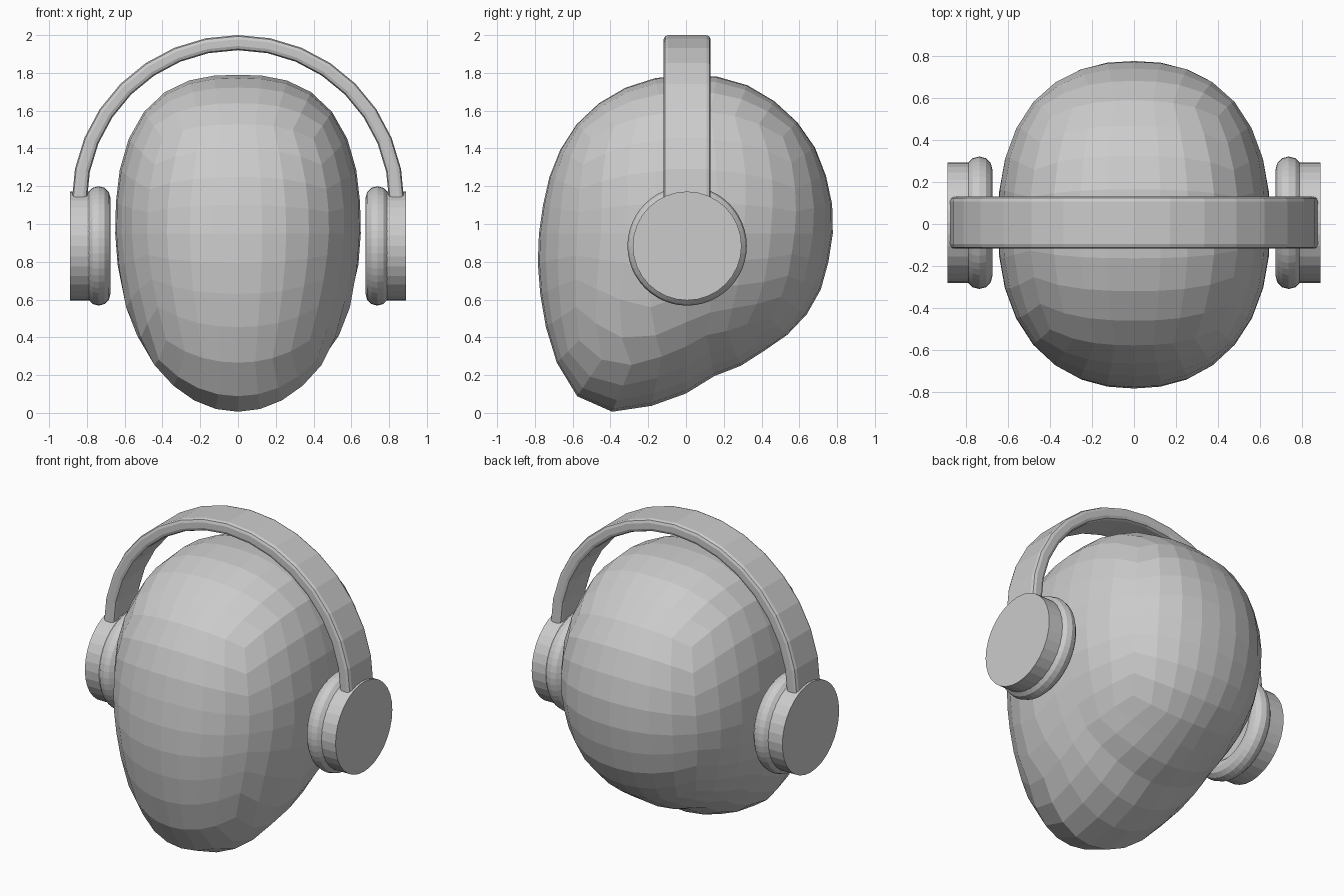
import bpy, bmesh
from math import pi, tan, sin, atan2, hypot
from mathutils import Matrix, Vector

cube = bpy.data.objects.get("Cube")
if cube:
    bpy.data.objects.remove(cube, do_unlink=True)

HEAD_Z = 0.95
HALF_WIDTH = 0.65
CUP_Z = 0.884
MID_Y = 0.006

# Side outline of the head as (y, z), from the crown over the face and back
OUTLINE = [(0, 1.79), (-.12, 1.78), (-.29, 1.735), (-.46, 1.64), (-.61, 1.49),
           (-.7, 1.31), (-.76, 1.07), (-.78, .86), (-.77, .62), (-.725, .4),
           (-.655, .2), (-.565, .075), (-.43, .01), (-.3, .003), (-.15, .05),
           (.15, .195), (.44, .35), (.58, .45), (.7, .62), (.76, .84),
           (.78, 1.02), (.75, 1.22), (.68, 1.41), (.57, 1.56), (.44, 1.67),
           (.29, 1.75), (.13, 1.785)]
POLAR = sorted((atan2(z - HEAD_Z, y), hypot(y, z - HEAD_Z)) for y, z in OUTLINE)
POLAR = [(POLAR[-1][0] - 2 * pi, POLAR[-1][1])] + POLAR + [(POLAR[0][0] + 2 * pi, POLAR[0][1])]


def outline_radius(angle):
    for (a, ra), (b, rb) in zip(POLAR, POLAR[1:]):
        if a <= angle <= b:
            return ra + (rb - ra) * (angle - a) / (b - a)


def make_object(name, bm):
    bmesh.ops.recalc_face_normals(bm, faces=bm.faces)
    mesh = bpy.data.meshes.new(name)
    bm.to_mesh(mesh)
    bm.free()
    obj = bpy.data.objects.new(name, mesh)
    bpy.context.collection.objects.link(obj)
    return obj


# Head: rounded cube grid fitted to the side outline
bm = bmesh.new()
bmesh.ops.create_cube(bm, size=2)
bmesh.ops.subdivide_edges(bm, edges=bm.edges[:], cuts=7, use_grid_fill=True)
for v in bm.verts:
    d = Vector([tan(c * pi / 4) for c in v.co]).normalized()
    angle = atan2(d.z, d.y)
    rho = hypot(d.y, d.z)
    # Fuller at the crown, rounder toward the chin
    n = 2.3 + 0.3 * sin(angle)
    k = (abs(d.x) ** n + rho ** n) ** (-1 / n)
    r = outline_radius(angle) * k
    v.co = (HALF_WIDTH * k * d.x, r * d.y, HEAD_Z + r * d.z)
make_object("head", bm)

# Headband: rectangular section swept over half a circle
bm = bmesh.new()
section = [bm.verts.new((x, MID_Y + y, 1.12))
           for x, y in ((.8, -.124), (.88, -.124), (.88, .124), (.8, .124))]
start = bm.faces.new(section)
bmesh.ops.spin(bm, geom=[start], cent=(0, MID_Y, 1.12), axis=(0, -1, 0),
               angle=pi, steps=16, use_duplicate=False)
# Restore the starting cap if the sweep consumed it
if not any(all(v.co.x > 0.7 and abs(v.co.z - 1.12) < 1e-4 for v in f.verts) for f in bm.faces):
    bmesh.ops.holes_fill(bm, edges=bm.edges[:], sides=4)
band = make_object("headband", bm)
bevel = band.modifiers.new("rounded_edges", "BEVEL")
bevel.width = 0.022
bevel.segments = 2
bevel.limit_method = "ANGLE"

for side, name in ((1, "left"), (-1, "right")):
    # Outer cup
    bm = bmesh.new()
    place = Matrix.Translation((side * 0.815, MID_Y, CUP_Z)) @ Matrix.Rotation(pi / 2, 4, "Y")
    bmesh.ops.create_cone(bm, cap_ends=True, segments=32, radius1=0.288,
                          radius2=0.288, depth=0.15, matrix=place)
    make_object(name + "_ear_cup", bm)

    # Ring cushion
    bm = bmesh.new()
    place = Matrix.Translation((side * 0.738, MID_Y, CUP_Z + 0.253))
    ring = bmesh.ops.create_circle(bm, segments=12, radius=0.063,
                                   matrix=place @ Matrix.Rotation(pi / 2, 4, "X"))
    # Sweep the round section about the ear axis
    bmesh.ops.spin(bm, geom=bm.verts[:] + bm.edges[:], cent=(0, MID_Y, CUP_Z),
                   axis=(1, 0, 0), angle=2 * pi, steps=48, use_merge=True)
    bmesh.ops.remove_doubles(bm, verts=bm.verts[:], dist=1e-4)
    make_object(name + "_ear_cushion", bm)
